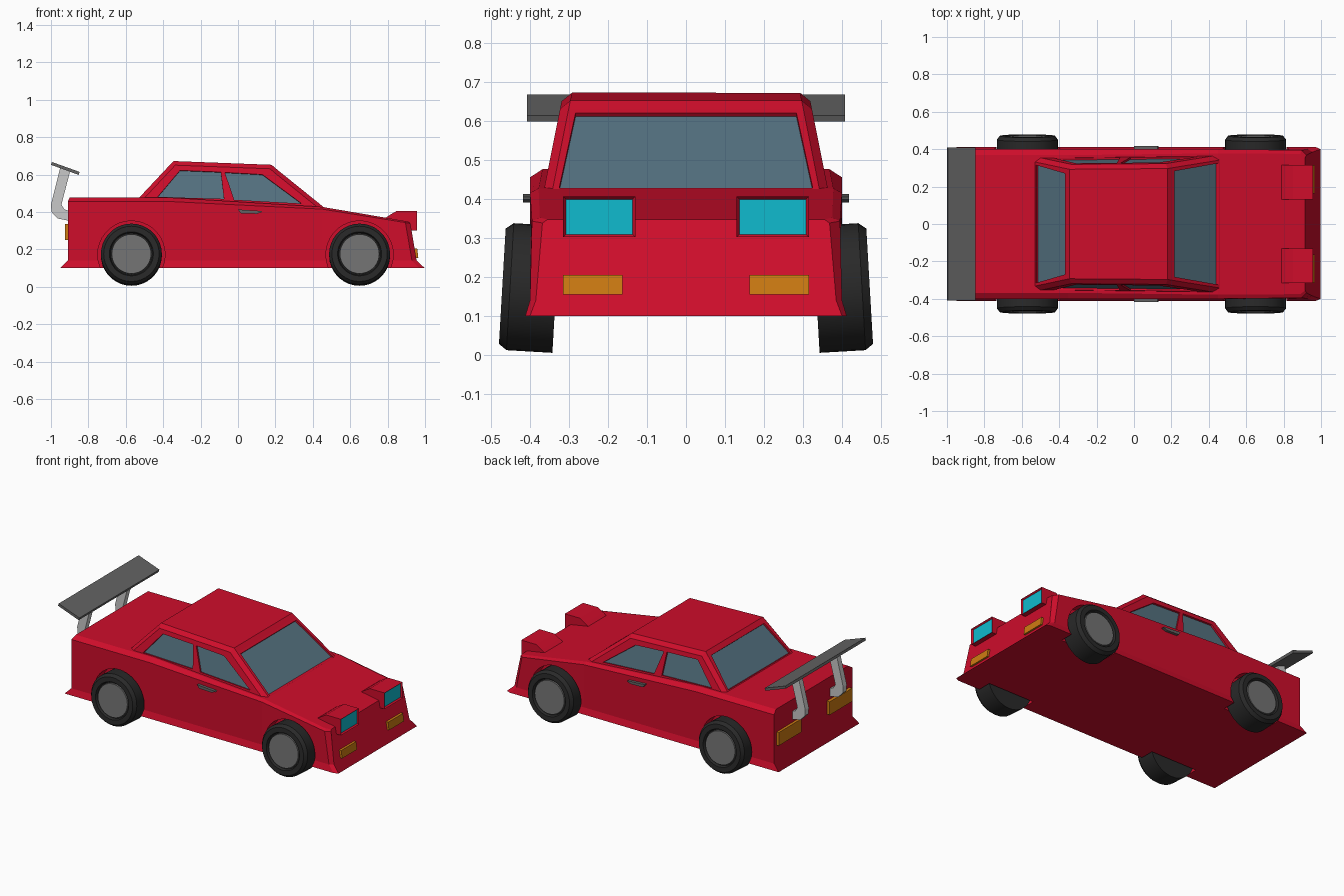
import bpy, bmesh, math
from mathutils import Vector as V

if "Cube" in bpy.data.objects:
    bpy.data.objects.remove(bpy.data.objects["Cube"])


def material(name, rgb):
    m = bpy.data.materials.new(name)
    m.diffuse_color = (*rgb, 1)
    m.use_nodes = True
    m.node_tree.nodes["Principled BSDF"].inputs["Base Color"].default_value = m.diffuse_color
    return m


RED = material("red paint", (0.62, 0.004, 0.024))
GLASS = material("blue grey glass", (0.09, 0.17, 0.22))
RUBBER = material("black rubber", (0.022, 0.022, 0.022))
HUB = material("hub grey", (0.17, 0.17, 0.17))
DARK = material("dark grey", (0.125, 0.125, 0.125))
LIGHT = material("light grey", (0.58, 0.58, 0.58))
CYAN = material("cyan lamp", (0.005, 0.50, 0.62))
ORANGE = material("orange lamp", (0.62, 0.20, 0.006))


def finish(bm, name, *mats):
    bmesh.ops.recalc_face_normals(bm, faces=bm.faces)
    me = bpy.data.meshes.new(name)
    bm.to_mesh(me)
    bm.free()
    for m in mats:
        me.materials.append(m)
    ob = bpy.data.objects.new(name, me)
    bpy.context.collection.objects.link(ob)
    return ob


def loft_bm(rings):
    """Closed rings joined in order, with both ends capped."""
    bm = bmesh.new()
    rows = [[bm.verts.new(p) for p in r] for r in rings]
    n = len(rows[0])
    for a, b in zip(rows, rows[1:]):
        for i in range(n):
            j = (i + 1) % n
            bm.faces.new((a[i], a[j], b[j], b[i]))
    bm.faces.new(rows[0])
    bm.faces.new(rows[-1])
    bmesh.ops.recalc_face_normals(bm, faces=bm.faces)
    return bm


def prism(name, pts, start, end, mat=None):
    """Polygon swept from one offset to another."""
    rings = [[V(p) + V(o) for p in pts] for o in (start, end)]
    return finish(loft_bm(rings), name, *([mat] if mat else []))


def side_prism(name, xz, y0, y1, mat):
    return prism(name, [(x, 0, z) for x, z in xz], (0, y0, 0), (0, y1, 0), mat)


def box(name, x, y, z, mat):
    return side_prism(name, [(x[0], z[0]), (x[1], z[0]), (x[1], z[1]), (x[0], z[1])], *y, mat)


def cut(target, cutter):
    cutter.hide_render = True
    mod = target.modifiers.new("cut", "BOOLEAN")
    mod.operation, mod.solver, mod.object = "DIFFERENCE", "EXACT", cutter
    bpy.context.view_layer.objects.active = target
    bpy.ops.object.modifier_apply(modifier=mod.name)
    bpy.data.objects.remove(cutter)


def wheel_rings(profile, x, s, tilt=0.058, n=36):
    """Circles (radius, distance along the axle) with a little camber."""
    c = V((x, s * 0.403, 0.172))
    axle = V((0, s * math.cos(tilt), math.sin(tilt)))
    up = V((0, -s * math.sin(tilt), math.cos(tilt)))
    return [[c + axle * d + r * (V((1, 0, 0)) * math.cos(t) + up * math.sin(t))
             for t in (2 * math.pi * i / n for i in range(n))] for r, d in profile]


# Body shell: half cross-sections from skirt to shoulder, mirrored
half = [
    [(-0.95, 0.412, 0.10), (-0.91, 0.40, 0.14), (-0.91, 0.40, 0.455), (-0.90, 0.368, 0.476)],
    [(-0.35, 0.412, 0.10), (-0.35, 0.40, 0.14), (-0.35, 0.40, 0.455), (-0.35, 0.368, 0.476)],
    [(0.45, 0.412, 0.10), (0.45, 0.40, 0.14), (0.45, 0.40, 0.415), (0.45, 0.378, 0.427)],
    [(0.97, 0.412, 0.10), (0.93, 0.40, 0.14), (0.895, 0.395, 0.343), (0.89, 0.375, 0.352)],
    [(0.998, 0.40, 0.10), (0.955, 0.385, 0.14), (0.922, 0.368, 0.338), (0.915, 0.355, 0.347)],
]
body = finish(loft_bm([h + [(x, -y, z) for x, y, z in reversed(h)] for h in half]), "body", RED)

# Cabin: extruded outline leaning inwards, chamfered along its side edges
outline = [(-0.60, 0.40), (-0.345, 0.672), (0.18, 0.652), (0.205, 0.63), (0.49, 0.40)]


def cabin_y(z):
    return 0.318 + (0.655 - z) * 0.2


bm = loft_bm([[(x, s * cabin_y(z), z) for x, z in outline] for s in (-1, 1)])
edges = [e for e in bm.edges if e.verts[0].co.y * e.verts[1].co.y > 0
         and max(v.co.z for v in e.verts) > 0.41]
bmesh.ops.bevel(bm, geom=edges, offset=0.022, segments=1, affect="EDGES")
cabin = finish(bm, "cabin", RED)


# Windows: recess cut into the cabin with a thin pane at the bottom
def window(name, pts):
    pts = [V(p) for p in pts]
    n = (pts[1] - pts[0]).cross(pts[2] - pts[0]).normalized()
    mid = sum(pts, V()) / len(pts)
    if n.dot(mid - V((-0.05, 0, 0.45))) < 0:
        n = -n
    cut(cabin, prism("window_cutter", pts, n * 0.03, n * -0.014))
    prism(name, pts, n * -0.018, n * -0.011, GLASS)


def across(x0, z0, y0, x1, z1, y1):
    return [(x0, -y0, z0), (x0, y0, z0), (x1, y1, z1), (x1, -y1, z1)]


window("windshield", across(0.455, 0.428, 0.325, 0.217, 0.62, 0.283))
window("rear_window", across(-0.524, 0.481, 0.315, -0.369, 0.645, 0.27))
rear_pane = [(-0.43, 0.48), (-0.31, 0.622), (-0.092, 0.613), (-0.075, 0.47)]
front_pane = [(-0.07, 0.611), (0.13, 0.60), (0.34, 0.445), (-0.02, 0.465)]

for s, side in ((1, "left"), (-1, "right")):
    for end, pane in (("rear", rear_pane), ("front", front_pane)):
        window(f"{end}_{side}_side_window", [(x, s * cabin_y(z), z) for x, z in pane])

    # Wheel arches and wheels
    for end, x in (("rear", -0.57), ("front", 0.65)):
        cut(body, finish(loft_bm(wheel_rings([(0.18, -0.08), (0.18, 0.15)], x, s, 0)), "arch_cutter"))
        tyre = [(0.163, -0.07), (0.163, 0.048), (0.148, 0.068), (0.118, 0.068), (0.112, 0.052)]
        rim = [(0.107, 0.04), (0.105, 0.062)]
        for part, prof, mat in (("tyre", tyre, RUBBER), ("hub", rim, HUB)):
            ob = finish(loft_bm(wheel_rings(prof, x, s)), f"{end}_{side}_{part}", mat)
            bpy.ops.object.select_all(action="DESELECT")
            ob.select_set(True)
            bpy.context.view_layer.objects.active = ob
            bpy.ops.object.shade_smooth_by_angle(angle=math.radians(30))

    # Raised headlight pod with a recessed lamp face
    pod = [(0.775, 0.36), (0.81, 0.383), (0.85, 0.406), (0.956, 0.406), (0.956, 0.302), (0.89, 0.302)]
    bm = loft_bm([[(x, s * y, z) for x, z in pod] for y in (0.13, 0.315)])
    lamp = [f for f in bm.faces if f.normal.x > 0.99]
    bmesh.ops.inset_individual(bm, faces=lamp, thickness=0.01, depth=-0.01)
    for f in lamp:
        f.material_index = 1
    finish(bm, f"{side}_headlight", RED, CYAN)

    # Front indicators and rear lights
    side_prism(f"{side}_indicator", [(0.92, 0.155), (0.964, 0.155), (0.958, 0.205), (0.92, 0.205)],
               s * 0.163, s * 0.315, ORANGE)
    box(f"{side}_rear_light", (-0.925, -0.90), (s * 0.145, s * 0.375), (0.25, 0.335), ORANGE)

    # Door handle
    side_prism(f"{side}_door_handle", [(0, 0.413), (0.125, 0.405), (0.13, 0.40), (0.10, 0.39), (0.015, 0.393)],
               s * 0.39, s * 0.418, DARK)

    # Curved wing support
    side_prism(f"{side}_wing_support",
               [(-0.95, 0.64), (-1.0, 0.44), (-0.997, 0.40), (-0.965, 0.365), (-0.905, 0.353),
                (-0.905, 0.405), (-0.93, 0.415), (-0.944, 0.44), (-0.897, 0.62)],
               s * 0.175, s * 0.212, LIGHT)

# Rear wing blade
side_prism("wing", [(-1.0, 0.652), (-0.995, 0.667), (-0.847, 0.614), (-0.852, 0.598)], -0.408, 0.408, DARK)
